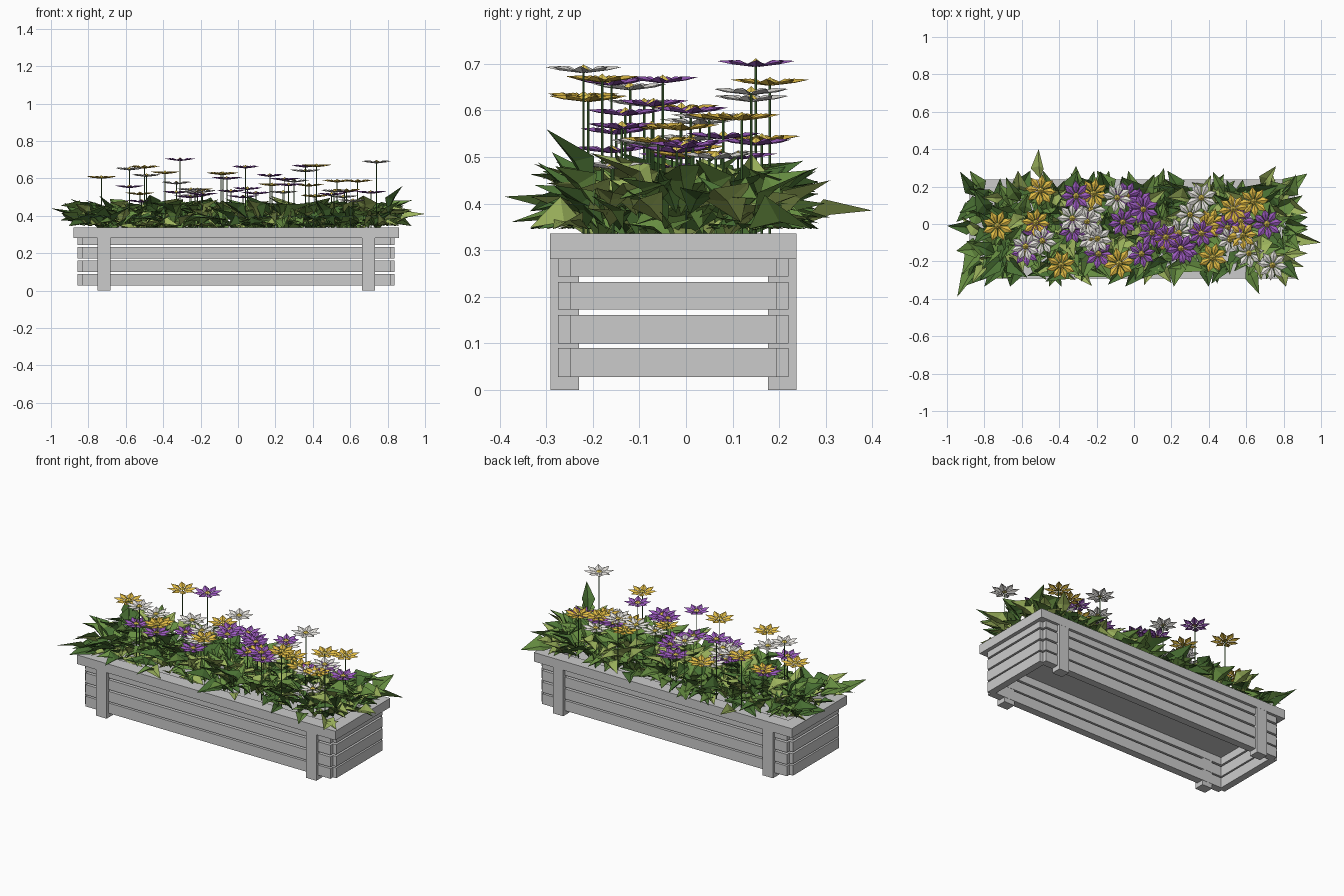
import bpy, bmesh, math, random
from mathutils import Vector

if "Cube" in bpy.data.objects:
    bpy.data.objects.remove(bpy.data.objects["Cube"])

random.seed(11)
CX, CY = -0.01, -0.027          # centre of the wooden box


def material(name, rgb):
    m = bpy.data.materials.new(name)
    m.diffuse_color = (*rgb, 1)
    m.use_nodes = True
    m.node_tree.nodes["Principled BSDF"].inputs["Base Color"].default_value = m.diffuse_color
    return m


def finish(bm, name, mat=None):
    me = bpy.data.meshes.new(name)
    bm.to_mesh(me)
    bm.free()
    ob = bpy.data.objects.new(name, me)
    bpy.context.collection.objects.link(ob)
    if mat:
        me.materials.append(mat)
    return ob


def box(name, x0, x1, y0, y1, z0, z1):
    bm = bmesh.new()
    bmesh.ops.create_cube(bm, size=1)
    for v in bm.verts:
        v.co = Vector((CX + (x0 + x1) / 2 + v.co.x * (x1 - x0),
                       CY + (y0 + y1) / 2 + v.co.y * (y1 - y0),
                       (z0 + z1) / 2 + v.co.z * (z1 - z0)))
    return finish(bm, name)


def fan(bm, pts, tris):
    vs = [bm.verts.new(p) for p in pts]
    for t in tris:
        bm.faces.new([vs[i] for i in t])


# Slatted walls with open gaps
for i, (z0, z1) in enumerate([(.028, .09), (.099, .161), (.172, .232), (.243, .304)]):
    for s, side in ((-1, "front"), (1, "back")):
        ya, yb = sorted((s * .2015, s * .2475))
        box(f"{side}_slat_{i}", -.825, .825, ya, yb, z0, z1)
    for s, side in ((-1, "left"), (1, "right")):
        xa, xb = sorted((s * .805, s * .8475))
        box(f"{side}_slat_{i}", xa, xb, -.2225, .2225, z0, z1)

# Legs, flush with the inside of the walls
for sx in (-1, 1):
    for sy in (-1, 1):
        xa, xb = sorted((sx * .672, sx * .742))
        ya, yb = sorted((sy * .203, sy * .264))
        box("leg", xa, xb, ya, yb, 0, .285)

# Rim frame and soil
for s, side in ((-1, "front"), (1, "back")):
    ya, yb = sorted((s * .183, s * .2645))
    box(f"{side}_rim", -.87, .87, ya, yb, .281, .336)
for s, side in ((-1, "left"), (1, "right")):
    xa, xb = sorted((s * .79, s * .87))
    box(f"{side}_rim", xa, xb, -.183, .183, .281, .336)
box("soil", -.815, .815, -.21, .21, .218, .23)

# Folded pointed leaves, one mesh per shade of green
greens = [material("dark_green", (.07, .17, .035)), material("mid_green", (.14, .28, .055)),
          material("light_green", (.34, .46, .11))]
leaf_bms = [bmesh.new() for _ in greens]


def leaf(bm, base, tip, width):
    base, tip = Vector(base), Vector(tip)
    d = tip - base
    side = d.cross(Vector((0, 0, 1))).normalized()
    up = side.cross(d).normalized()
    side = (side + up * random.uniform(-.6, .6)).normalized()
    up = side.cross(d).normalized()
    rib = base + d * .45 + up * width * .15
    wide = base + d * .4 + up * width * .45
    fan(bm, [base, wide + side * width / 2, tip, wide - side * width / 2, rib],
        [(0, 1, 4), (1, 2, 4), (2, 3, 4), (3, 0, 4)])


for _ in range(560):
    u, v = random.uniform(-1, 1), random.uniform(-1, 1)
    base = Vector((u * .82, CY + v * .195, random.uniform(.30, .41)))
    # edge leaves lean outward, middle leaves go any way
    a = random.uniform(0, math.tau)
    out = Vector((math.cos(a) + 1.6 * u ** 7, math.sin(a) + 1.2 * v ** 3, 0)).normalized()
    length = random.uniform(.11, .20)
    tilt = math.radians(random.uniform(-5, 50))
    tip = base + (out * math.cos(tilt) + Vector((0, 0, math.sin(tilt)))) * length
    tip.x = max(-.95, min(.93, tip.x))
    tip.y = max(-.335, min(.285, tip.y))
    tip.z = max(.345, min(random.uniform(.45, .52), tip.z))
    if abs(tip.y - CY) > .2 or abs(tip.x) > .80:
        base.z = max(base.z, .345)
    leaf(random.choices(leaf_bms, (3, 4, 2))[0], base, tip, length * random.uniform(.42, .62))

# Long leaves that set the outline
for k, base, tip in [(1, (-.84, -.22, .35), (-.945, -.39, .415)), (2, (.84, -.05, .36), (1, -.10, .41)),
                     (0, (-.84, -.02, .36), (-1, -.01, .44)), (2, (-.5, .24, .35), (-.51, .40, .385)),
                     (1, (.60, -.22, .35), (.67, -.375, .36)), (0, (-.85, .15, .36), (-.93, .28, .47)),
                     (0, (.80, -.2, .42), (.88, -.30, .56)), (1, (-.31, .19, .35), (-.31, .31, .37)),
                     (1, (.15, .17, .35), (.16, .30, .40)), (2, (.68, .2, .36), (.76, .31, .45))]:
    leaf(leaf_bms[k], base, tip, .075)
for bm, name, mat in zip(leaf_bms, ("dark_leaves", "mid_leaves", "light_leaves"), greens):
    finish(bm, name, mat)

# Flowers: placed blooms per colour, then low fillers
blooms = {
    "yellow": [(-.73, -.01, .61), (-.5, .18, .665), (-.39, -.22, .635), (-.08, -.21, .63),
               (.42, -.18, .672), (.53, .08, .59), (.64, .12, .59), (.58, -.06, .54)],
    "purple": [(-.31, .15, .705), (-.58, -.15, .56), (-.19, -.16, .52), (-.06, .01, .605),
               (.05, .08, .55), (.04, -.16, .665), (.17, -.07, .62), (.25, -.13, .60),
               (.36, -.05, .67), (.50, -.02, .52), (.71, 0, .53), (-.33, -.03, .53)],
    "white": [(-.58, -.12, .655), (-.33, .03, .58), (-.09, .14, .63), (.36, .14, .645),
              (.74, -.22, .692), (.30, .05, .59), (-.49, -.09, .62), (-.23, -.08, .53)],
}
for colour, spots in blooms.items():
    for _ in range(5 if colour == "yellow" else 7):
        spots.append((random.uniform(-.62, .72), random.uniform(-.17, .17), random.uniform(.48, .58)))

petal_mats = {"yellow": material("yellow_petal", (.75, .50, .06)),
              "purple": material("purple_petal", (.32, .10, .50)),
              "white": material("white_petal", (.78, .76, .72))}
stems, hearts = bmesh.new(), bmesh.new()


def ring(c, r, n, z):
    return [Vector((c[0] + r * math.cos(math.tau * i / n), c[1] + r * math.sin(math.tau * i / n), z))
            for i in range(n)]


for colour, spots in blooms.items():
    bm = bmesh.new()
    for c in spots:
        turn, size = random.uniform(0, math.tau), random.uniform(.076, .087)

        def polar(r, a, dz):
            return Vector((c[0] + r * size * math.cos(a), c[1] + r * size * math.sin(a), c[2] + dz))
        # shallow cup of eight creased petals
        for i in range(8):
            a = turn + math.tau * i / 8
            fan(bm, [polar(.05, a, -.012), polar(.65, a - .36, -.006), polar(1, a, .001),
                     polar(.65, a + .36, -.006), polar(.6, a, .003)],
                [(0, 1, 4), (1, 2, 4), (2, 3, 4), (3, 0, 4)])
        # yellow centre
        fan(hearts, ring(c, .017, 6, c[2] - .006) + [Vector((c[0], c[1], c[2] + .007))],
            [(i, (i + 1) % 6, 6) for i in range(6)])
        # stem
        fan(stems, ring(c, .0026, 4, .30) + ring(c, .0026, 4, c[2] - .008),
            [(i, (i + 1) % 4, (i + 1) % 4 + 4, i + 4) for i in range(4)])
    finish(bm, f"{colour}_petals", petal_mats[colour])
finish(hearts, "flower_centres", material("centre_yellow", (.85, .65, .10)))
finish(stems, "flower_stems", material("stem_green", (.08, .20, .05)))
